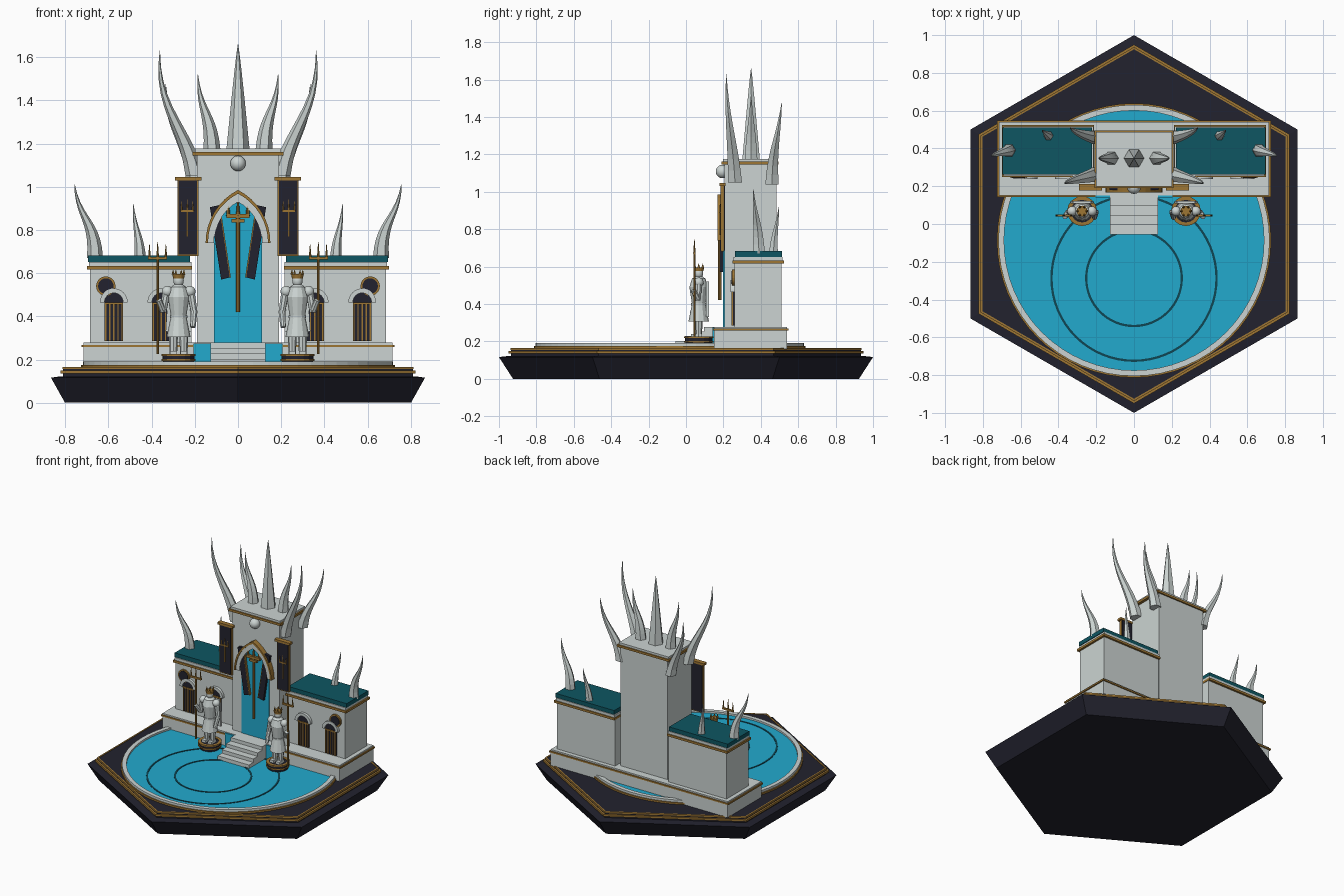
import bpy, bmesh, math
from mathutils import Vector

if "Cube" in bpy.data.objects:
    bpy.data.objects.remove(bpy.data.objects["Cube"])

def material(name, rgb):
    m = bpy.data.materials.new(name)
    lin = [((c / 255 + 0.055) / 1.055) ** 2.4 if c > 10 else c / 255 / 12.92 for c in rgb]
    m.diffuse_color = (*lin, 1)
    m.use_nodes = True
    m.node_tree.nodes["Principled BSDF"].inputs["Base Color"].default_value = m.diffuse_color
    return m

STONE = material("pale stone", (204, 212, 210))
DARK = material("dark slate", (34, 34, 46))
GOLD = material("old gold", (158, 118, 52))
WATER = material("bright water", (34, 170, 206))
TEAL = material("deep teal", (14, 86, 98))
RING = material("dark ripple", (14, 70, 84))

def finish(name, bm, mat, smooth=False):
    bmesh.ops.recalc_face_normals(bm, faces=bm.faces)
    me = bpy.data.meshes.new(name)
    bm.to_mesh(me)
    bm.free()
    me.materials.append(mat)
    for p in me.polygons:
        p.use_smooth = smooth
    ob = bpy.data.objects.new(name, me)
    bpy.context.collection.objects.link(ob)
    return ob

def loft(name, rings, mat, close=False, smooth=False):
    """Skin a list of equal-length point rings; cap the ends or close the loop."""
    bm = bmesh.new()
    vs = [[bm.verts.new(p) for p in r] for r in rings]
    n = len(vs[0])
    pairs = list(zip(vs, vs[1:])) + ([(vs[-1], vs[0])] if close else [])
    for a, b in pairs:
        for i in range(n):
            bm.faces.new((a[i], a[(i + 1) % n], b[(i + 1) % n], b[i]))
    if not close:
        bm.faces.new(vs[0])
        bm.faces.new(vs[-1])
    return finish(name, bm, mat, smooth)

def box(name, x0, x1, y0, y1, z0, z1, mat):
    return loft(name, [[(x0, y0, z), (x1, y0, z), (x1, y1, z), (x0, y1, z)] for z in (z0, z1)], mat)

def circle(x, y, z, r, n, start=0.0):
    return [(x + r * math.cos(start + math.tau * i / n), y + r * math.sin(start + math.tau * i / n), z)
            for i in range(n)]

def turned(name, x, y, profile, mat, n=16, start=0.0, close=False):
    """Turned solid from (radius, z) pairs."""
    return loft(name, [circle(x, y, z, r, n, start) for r, z in profile], mat, close)

def hoop(name, x, y, ri, ro, z0, z1, mat, n=64, start=0.0):
    return turned(name, x, y, [(ri, z0), (ro, z0), (ro, z1), (ri, z1)], mat, n, start, True)

def plate(name, pts, y0, y1, mat):
    """Outline in x,z pushed through y."""
    return loft(name, [[(x, y, z) for x, z in pts] for y in (y0, y1)], mat)

def ball(name, c, r, mat, sx=1, sy=1, sz=1):
    bm = bmesh.new()
    bmesh.ops.create_uvsphere(bm, u_segments=16, v_segments=10, radius=r)
    for v in bm.verts:
        v.co = Vector((v.co.x * sx, v.co.y * sy, v.co.z * sz)) + Vector(c)
    return finish(name, bm, mat, True)

def rod(name, a, b, r0, r1, mat, n=8):
    a, b = Vector(a), Vector(b)
    q = (b - a).to_track_quat('Z', 'Y')
    return loft(name, [[p + q @ Vector(v) for v in circle(0, 0, 0, r, n)] for p, r in ((a, r0), (b, r1))], mat)

def arch(cx, zs, w, h, n=8):
    """Pointed (or round when w == h) arch from right foot to left foot."""
    R = (h * h + w * w) / (2 * w)
    top = math.asin(min(1, h / R))
    half = [(R * math.cos(top * i / n) - R + w, zs + R * math.sin(top * i / n)) for i in range(n + 1)]
    return [(cx + x, z) for x, z in half] + [(cx - x, z) for x, z in reversed(half[:-1])]

def arch_band(name, cx, zs, outer, inner, y0, y1, mat):
    o, i = arch(cx, zs, *outer), arch(cx, zs, *inner)
    return loft(name, [[(a[0], y0, a[1]), (a[0], y1, a[1]), (b[0], y1, b[1]), (b[0], y0, b[1])]
                       for a, b in zip(o, i)], mat)

def spike(name, p0, p1, p2, p3, r):
    """Curved six-sided horn along a cubic curve."""
    rings = []
    for k in range(11):
        t = k / 10
        c = [(1-t)**3 * a + 3*t*(1-t)**2 * b + 3*t*t*(1-t) * d + t**3 * e for a, b, d, e in zip(p0, p1, p2, p3)]
        rings.append(circle(*c, r * (1 - t) ** 0.9 + 0.001, 6))
    return loft(name, rings, STONE)

def trident(name, x, y, z0, z1, w, r):
    """Shaft, crossbar and three pointed prongs; w is half width."""
    zc = z1 - w * 2
    rod(name + "_shaft", (x, y, z0), (x, y, zc), r, r, GOLD)
    box(name + "_crossbar", x - w - r, x + w + r, y - r, y + r, zc - r, zc + r, GOLD)
    for k in (-1, 0, 1):
        rod(name + "_prong", (x + k * w, y, zc), (x + k * w, y, z1 - abs(k) * w * 0.35), r * 1.1, r * 0.2, GOLD)

# hexagonal base
HEX = math.pi / 2
turned("base", 0, 0, [(0.925, 0), (1.0, 0.116), (0.95, 0.122)], DARK, 6, HEX)
turned("base_top", 0, 0, [(0.935, 0.12), (0.935, 0.162)], DARK, 6, HEX)
hoop("base_gold_trim", 0, 0, 0.93, 0.95, 0.135, 0.149, GOLD, 6, HEX)
hoop("base_inlay", 0, 0, 0.925, 0.937, 0.155, 0.165, GOLD, 6, HEX)

# round pool with ripples
PY = -0.087
turned("pool_water", 0, PY, [(0.70, 0.15), (0.70, 0.177)], WATER, 64)
hoop("pool_rim", 0, PY, 0.688, 0.718, 0.16, 0.19, STONE)
hoop("pool_rim_trim", 0, PY, 0.71, 0.726, 0.16, 0.174, GOLD)
for r in (0.253, 0.437):
    hoop("ripple", 0, -0.287, r - 0.006, r + 0.006, 0.176, 0.180, RING)

# plinth and stairs
box("plinth", -0.715, 0.715, 0.15, 0.54, 0.16, 0.258, STONE)
box("plinth_gold_trim", -0.724, 0.724, 0.144, 0.547, 0.257, 0.268, GOLD)
box("plinth_top", -0.715, 0.715, 0.15, 0.54, 0.268, 0.278, STONE)
for k, y in enumerate((-0.055, -0.005, 0.045, 0.097)):
    box("stair", -0.127, 0.127, y, 0.16, 0.17, 0.203 + k * 0.025, STONE)

# central tower
box("tower", -0.19, 0.19, 0.205, 0.485, 0.27, 1.15, STONE)
box("tower_gold_trim", -0.21, 0.21, 0.19, 0.495, 1.145, 1.161, GOLD)
box("tower_cap", -0.2, 0.2, 0.198, 0.487, 1.16, 1.176, STONE)
ball("tower_orb", (0, 0.195, 1.108), 0.036, STONE)

# arched doorway of water
plate("door_water", [(-0.112, 0.278), (0.112, 0.278)] + arch(0, 0.74, 0.112, 0.195), 0.198, 0.207, WATER)
arch_band("door_arch", 0, 0.74, (0.142, 0.232), (0.112, 0.19), 0.175, 0.21, STONE)
arch_band("door_arch_trim", 0, 0.74, (0.15, 0.245), (0.139, 0.228), 0.168, 0.21, GOLD)
trident("door_trident", 0, 0.18, 0.42, 0.955, 0.045, 0.009)
box("door_trident_collar", -0.03, 0.03, 0.17, 0.19, 0.835, 0.85, GOLD)

for s in (-1, 1):
    # waterfall and curtain beside the door
    box("waterfall", *sorted((s * 0.127, s * 0.205)), 0.141, 0.15, 0.177, 0.274, WATER)
    plate("curtain", [(s * x, z) for x, z in ((0.13, 0.905), (0.088, 0.915), (0.038, 0.58), (0.078, 0.57))],
          0.18, 0.2, DARK)
    plate("curtain_trim", [(s * x, z) for x, z in ((0.088, 0.915), (0.083, 0.915), (0.033, 0.58), (0.038, 0.58))],
          0.179, 0.2, GOLD)

    # hanging banner
    box("banner_frame", *sorted((s * 0.183, s * 0.281)), 0.188, 0.204, 0.68, 1.03, GOLD)
    box("banner_cloth", *sorted((s * 0.189, s * 0.275)), 0.184, 0.208, 0.687, 1.03, DARK)
    box("banner_bar", *sorted((s * 0.17, s * 0.292)), 0.178, 0.212, 1.03, 1.046, GOLD)
    trident("banner_emblem", s * 0.235, 0.182, 0.77, 0.94, 0.026, 0.004)

    # side wing
    box("wing", *sorted((s * 0.215, s * 0.685)), 0.258, 0.51, 0.27, 0.64, STONE)
    box("wing_gold_trim", *sorted((s * 0.212, s * 0.70)), 0.248, 0.524, 0.617, 0.633, GOLD)
    box("wing_cornice", *sorted((s * 0.215, s * 0.69)), 0.255, 0.517, 0.633, 0.652, STONE)
    box("wing_roof", *sorted((s * 0.222, s * 0.695)), 0.262, 0.512, 0.652, 0.682, TEAL)

    # barred windows and round window
    for c in (0.355, 0.575):
        cx = s * c
        plate("window", [(cx - 0.043, 0.285), (cx + 0.043, 0.285)] + arch(cx, 0.465, 0.043, 0.043), 0.25, 0.259, DARK)
        arch_band("window_arch", cx, 0.465, (0.064, 0.064), (0.043, 0.043), 0.238, 0.26, STONE)
        for k in range(5):
            x = cx + (k - 2) * 0.019
            box("window_bar", x - 0.003, x + 0.003, 0.244, 0.251, 0.285, 0.465, GOLD)
        box("window_rail", cx - 0.043, cx + 0.043, 0.243, 0.251, 0.455, 0.463, GOLD)
    rod("round_window_ring", (s * 0.612, 0.26, 0.54), (s * 0.612, 0.246, 0.54), 0.045, 0.045, GOLD, 20)
    rod("round_window", (s * 0.612, 0.26, 0.54), (s * 0.612, 0.243, 0.54), 0.036, 0.036, DARK, 20)

    # horns: tower front, tower back, tower top, wing outer, wing inner
    spike("tower_front_horn", (s*0.2, 0.262, 1.05), (s*0.24, 0.25, 1.28), (s*0.38, 0.22, 1.36), (s*0.362, 0.215, 1.63), 0.042)
    spike("tower_back_horn", (s*0.2, 0.46, 1.04), (s*0.23, 0.46, 1.22), (s*0.335, 0.49, 1.27), (s*0.335, 0.512, 1.475), 0.04)
    spike("tower_top_horn", (s*0.12, 0.348, 1.17), (s*0.125, 0.348, 1.35), (s*0.18, 0.348, 1.35), (s*0.186, 0.348, 1.52), 0.038)
    spike("wing_outer_horn", (s*0.662, 0.39, 0.67), (s*0.66, 0.385, 0.85), (s*0.74, 0.37, 0.85), (s*0.757, 0.36, 1.012), 0.036)
    spike("wing_inner_horn", (s*0.453, 0.468, 0.67), (s*0.455, 0.47, 0.78), (s*0.478, 0.485, 0.8), (s*0.485, 0.497, 0.92), 0.026)

    # guardian statue on its pedestal
    X, Y = s * 0.275, 0.068
    turned("pedestal", X, Y, [(0.068, 0.17), (0.074, 0.205), (0.074, 0.222)], DARK, 16)
    for z in (0.194, 0.217):
        hoop("pedestal_trim", X, Y, 0.06, 0.079, z, z + 0.008, GOLD, 16)
    for k in (-1, 1):
        rod("leg", (X + k * 0.024, Y, 0.222), (X + k * 0.024, Y, 0.34), 0.017, 0.022, STONE)
        box("foot", X + k * 0.024 - 0.016, X + k * 0.024 + 0.016, Y - 0.04, Y + 0.018, 0.222, 0.24, STONE)
        ball("shoulder", (X + k * 0.052, Y, 0.515), 0.026, STONE)
        rod("upper_arm", (X + k * 0.056, Y, 0.515), (X + k * 0.072, Y - 0.005, 0.42), 0.019, 0.016, STONE)
    rod("staff_forearm", (X + s * 0.072, Y - 0.005, 0.425), (X + s * 0.092, Y - 0.03, 0.475), 0.016, 0.014, STONE)
    rod("free_forearm", (X - s * 0.072, Y - 0.005, 0.425), (X - s * 0.066, Y - 0.035, 0.35), 0.016, 0.013, STONE)
    turned("tunic", X, Y, [(0.055, 0.305), (0.05, 0.33), (0.036, 0.4), (0.05, 0.49), (0.036, 0.535), (0.016, 0.55)], STONE, 12)
    plate("cape", [(X - 0.06, 0.33), (X + 0.06, 0.33), (X + 0.048, 0.52), (X - 0.048, 0.52)], Y + 0.04, Y + 0.055, STONE)
    hoop("belt", X, Y, 0.03, 0.041, 0.392, 0.404, STONE, 12)
    ball("head", (X, Y, 0.565), 0.024, STONE, 1, 1, 1.25)
    turned("crown_band", X, Y, [(0.025, 0.575), (0.029, 0.595)], GOLD, 12)
    for px, py, pz in circle(X, Y, 0.593, 0.025, 6):
        rod("crown_point", (px, py, pz), (px, py, 0.615), 0.008, 0.001, GOLD, 5)
    trident("guard_trident", s * 0.372, 0.045, 0.225, 0.745, 0.038, 0.006)

# tall centre horn
spike("centre_horn", (0, 0.348, 1.17), (0, 0.348, 1.33), (0, 0.348, 1.5), (0, 0.348, 1.66), 0.053)
